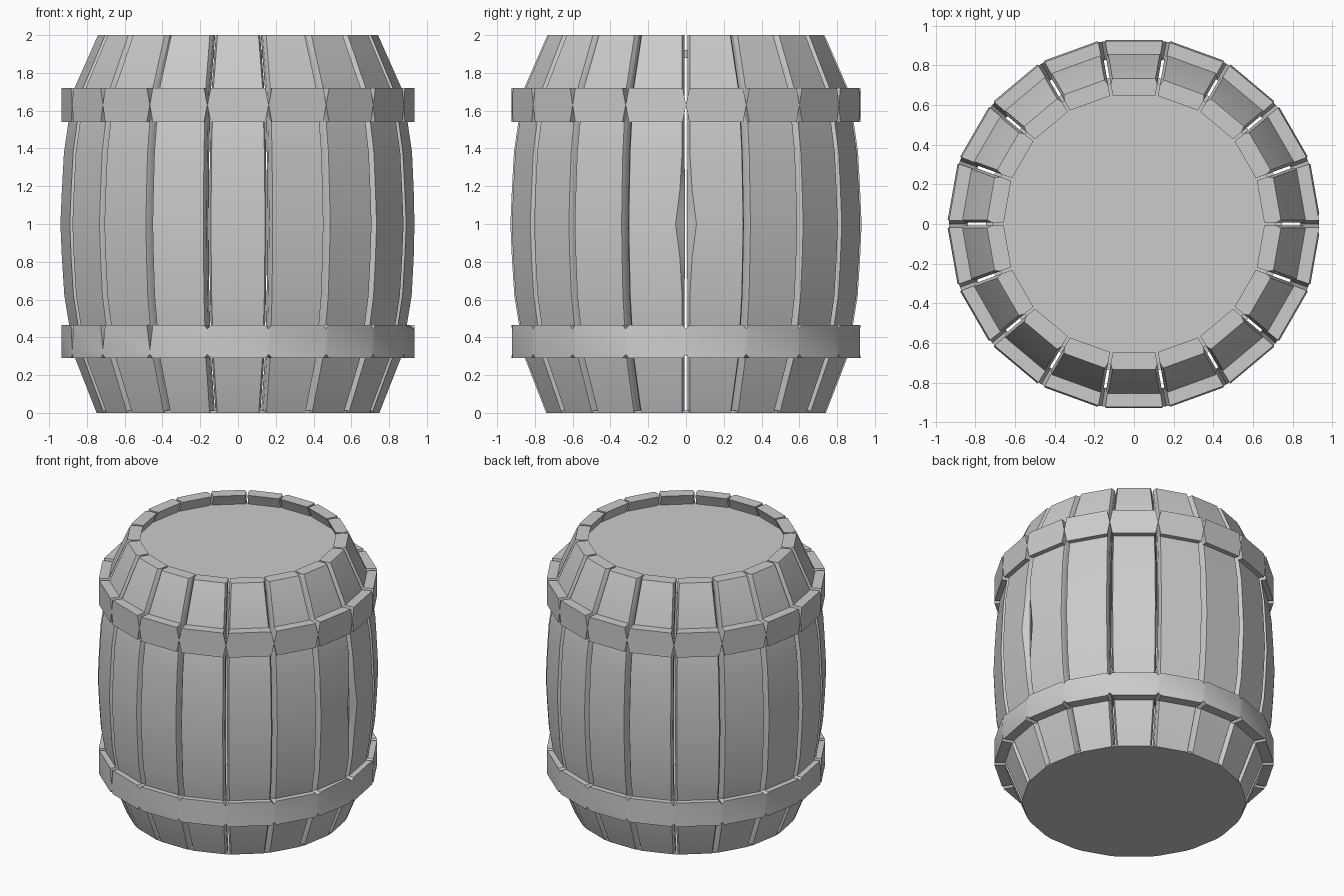
import bpy, bmesh, math
from mathutils import Vector

if "Cube" in bpy.data.objects:
    bpy.data.objects.remove(bpy.data.objects["Cube"])

N = 18                       # staves
STEP = 2 * math.pi / N
TAN, COS = math.tan(STEP / 2), math.cos(STEP / 2)
PROFILE = [(0, .752), (.3, .87), (.62, .923), (.82, .936), (1, .944),
           (1.18, .936), (1.38, .925), (1.7, .878), (2, .745)]


def finish(name, bm, smooth=True):
    bmesh.ops.recalc_face_normals(bm, faces=bm.faces)
    me = bpy.data.meshes.new(name)
    bm.to_mesh(me)
    bm.free()
    ob = bpy.data.objects.new(name, me)
    bpy.context.collection.objects.link(ob)
    if smooth:
        bpy.ops.object.select_all(action='DESELECT')
        ob.select_set(True)
        bpy.context.view_layer.objects.active = ob
        bpy.ops.object.shade_smooth_by_angle(angle=math.radians(30))
    return ob


def polar(r, ang, z):
    return Vector((r * math.cos(ang), r * math.sin(ang), z))


# Staves: chamfered planks bent along the barrel profile
def stave(bm, index):
    ang = (index + .5) * STEP
    n, t = polar(1, ang, 0), polar(1, ang + math.pi / 2, 0)
    gap, cham, thick = .007, .014, .085
    rings = []
    for z, r in PROFILE:
        a = r * COS

        def half(depth, extra=0):
            return (a - depth) * TAN - gap - extra

        # worn chip beside the gap on the right-hand side
        chip = {.82: .012, 1: .035, 1.18: .012}.get(z, 0)
        lo = chip if index == 0 else 0
        hi = chip if index == N - 1 else 0
        section = [(a - thick, -half(thick)), (a - .028 - lo * .3, -half(.028)),
                   (a, -half(0, cham + lo)), (a, half(0, cham + hi)),
                   (a - .028 - hi * .3, half(.028)), (a - thick, half(thick))]
        rings.append([bm.verts.new(n * d + t * s + Vector((0, 0, z)))
                      for d, s in section])
    for p, q in zip(rings, rings[1:]):
        for i in range(6):
            j = (i + 1) % 6
            bm.faces.new((p[i], p[j], q[j], q[i]))
    bm.faces.new(rings[0])
    bm.faces.new(rings[-1])


bm = bmesh.new()
for k in range(N):
    stave(bm, k)
finish("staves", bm)


# Hoops: faceted bands with V notches over each gap
def hoop(name, z0, z1, depth, width, worn=(), dent=0):
    r, inner = .934, .84
    bm = bmesh.new()
    off = width / r
    cols = []
    for k in range(N):
        ang = k * STEP
        top_depth = .13 if k in worn else depth
        rr = r - (dent if k == 0 else 0)

        def pt(da, z, rad=r):
            return bm.verts.new(polar(rad, ang + da, z))

        zt, zb = z1 - top_depth, z0 + depth
        mid_t = pt(0, zt)
        mid_b = mid_t if zt - zb < .002 else pt(0, zb)
        cols.append((pt(-off, z1, rr), pt(off, z1), mid_t, mid_b,
                     pt(-off, z0), pt(off, z0)))
    for k in range(N):
        a, b = cols[k], cols[(k + 1) % N]
        loop = [a[5], b[4], b[3], b[2], b[0], a[1], a[2], a[3]]
        bm.faces.new(list(dict.fromkeys(loop)))
    ext = bmesh.ops.extrude_face_region(bm, geom=bm.faces[:],
                                        use_keep_orig=True)
    for v in ext['geom']:
        if isinstance(v, bmesh.types.BMVert):
            f = inner / math.hypot(v.co.x, v.co.y)
            v.co.x *= f
            v.co.y *= f
    finish(name, bm)


hoop("upper_hoop", 1.54, 1.72, .09, .018)
hoop("lower_hoop", .29, .465, .02, .018, worn=(10, 11, 12), dent=.025)


# Recessed lid and base
def disc(name, r, z, h):
    bm = bmesh.new()
    f = bm.faces.new([bm.verts.new(polar(r, k * STEP, z)) for k in range(N)])
    ext = bmesh.ops.extrude_face_region(bm, geom=[f], use_keep_orig=True)
    bmesh.ops.translate(bm, vec=(0, 0, h), verts=[
        v for v in ext['geom'] if isinstance(v, bmesh.types.BMVert)])
    finish(name, bm, False)


disc("lid", .715, 1.88, .04)
disc("base", .748, 0, .012)
